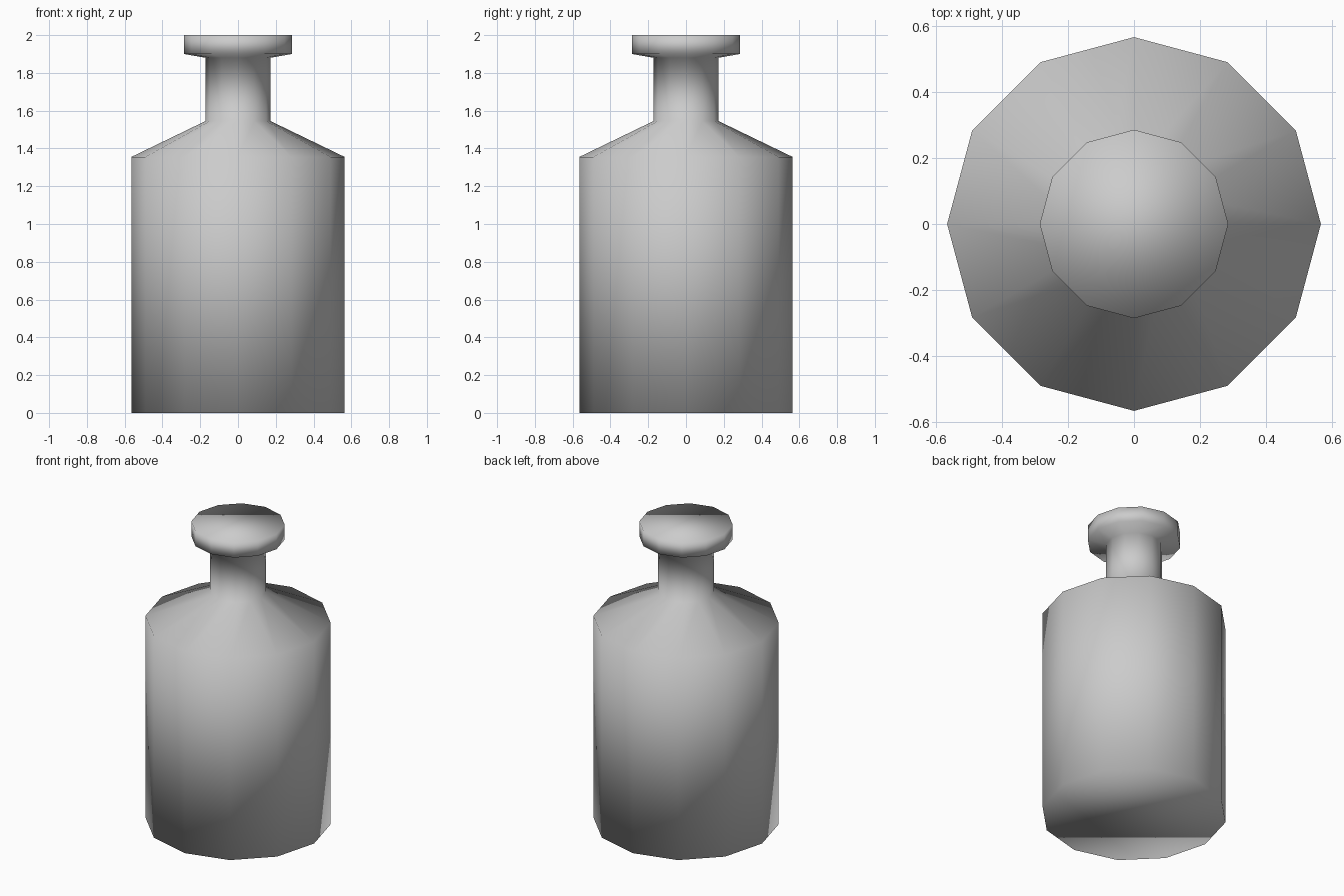
import bpy, bmesh
from math import cos, sin, tau

default_cube = bpy.data.objects.get("Cube")
if default_cube:
    bpy.data.objects.remove(default_cube, do_unlink=True)

SIDES = 12

# Radius and height of each ring, from the base up to the lip
PROFILE = [
    (0.565, 0.0),    # base
    (0.565, 1.355),  # shoulder edge
    (0.172, 1.545),  # neck bottom
    (0.172, 1.88),   # neck top
    (0.285, 1.9),    # lip underside
    (0.285, 2.0),    # lip top
]


def make_material(name, color):
    mat = bpy.data.materials.new(name)
    mat.use_nodes = True
    mat.diffuse_color = color
    mat.node_tree.nodes["Principled BSDF"].inputs["Base Color"].default_value = color
    return mat


def lathe(name, profile, sides, mat):
    bm = bmesh.new()
    rings = [
        [bm.verts.new((r * cos(tau * i / sides), r * sin(tau * i / sides), z))
         for i in range(sides)]
        for r, z in profile
    ]
    # Walls between neighbouring rings
    for low, high in zip(rings, rings[1:]):
        for i in range(sides):
            j = (i + 1) % sides
            bm.faces.new((low[i], low[j], high[j], high[i]))
    # Closed base and top
    bm.faces.new(rings[0][::-1])
    bm.faces.new(rings[-1])
    for face in bm.faces:
        face.smooth = True
    mesh = bpy.data.meshes.new(name)
    bm.to_mesh(mesh)
    bm.free()
    mesh.materials.append(mat)
    obj = bpy.data.objects.new(name, mesh)
    bpy.context.scene.collection.objects.link(obj)
    return obj


# One continuous, fully smooth-shaded bottle
grey = make_material("light grey", (0.6, 0.6, 0.6, 1.0))
lathe("bottle", PROFILE, SIDES, grey)
